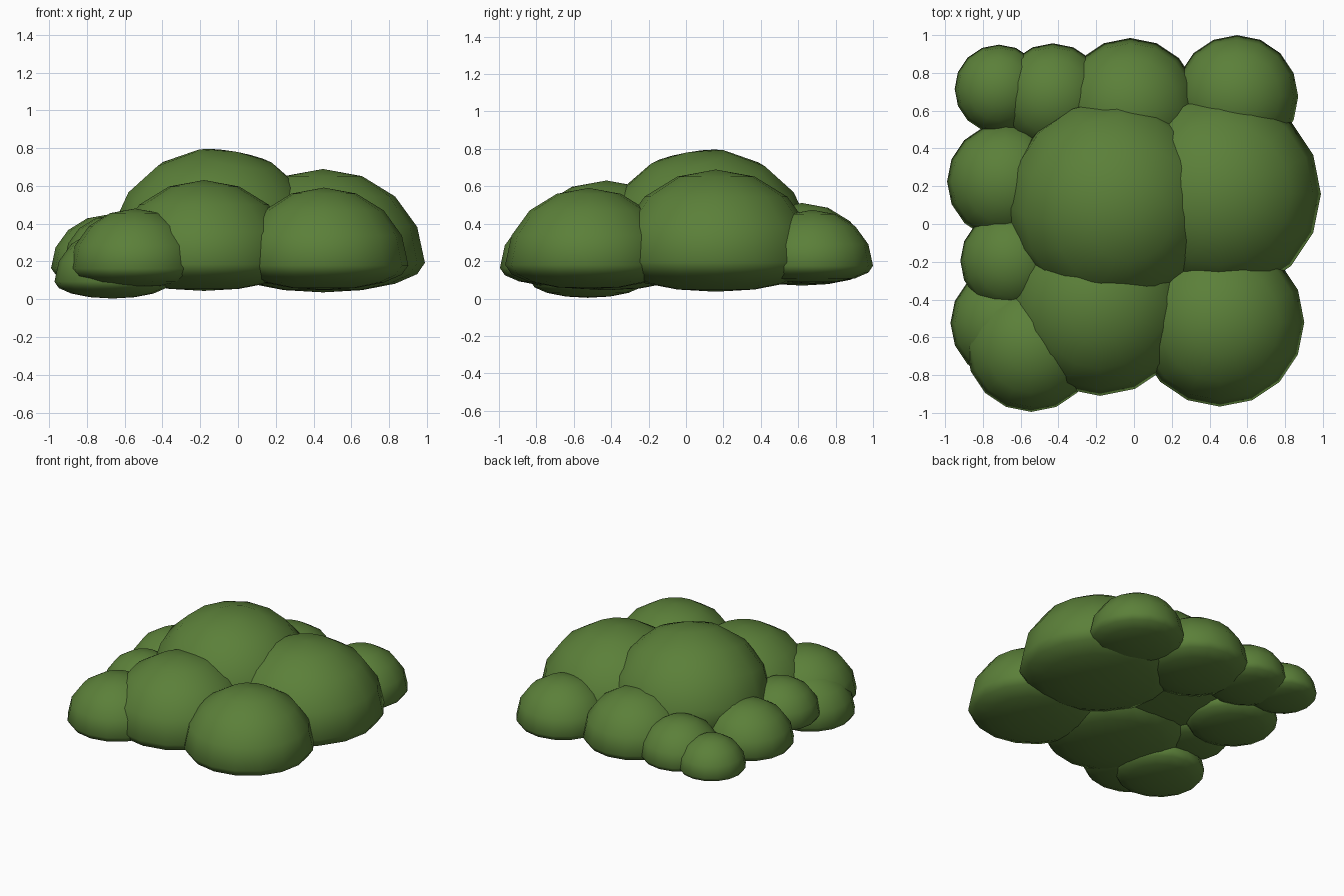
import bpy, bmesh, math
from mathutils import Matrix

if "Cube" in bpy.data.objects:
    bpy.data.objects.remove(bpy.data.objects["Cube"])

leaf = bpy.data.materials.new("leaf green")
leaf.diffuse_color = (0.105, 0.215, 0.041, 1.0)
leaf.use_nodes = True
leaf.node_tree.nodes["Principled BSDF"].inputs["Base Color"].default_value = leaf.diffuse_color

TOP, BOTTOM = 0.92, 0.29   # height of upper / lower half relative to radius


def clump(name, x, y, z, r, tilt=0.0):
    """Rounded leaf clump: a sphere whose lower half is flattened."""
    bm = bmesh.new()
    bmesh.ops.create_uvsphere(bm, u_segments=16, v_segments=8, radius=1.0)
    rot = Matrix.Rotation(tilt, 4, 'X') @ Matrix.Rotation(tilt, 4, 'Y')
    bmesh.ops.transform(bm, matrix=rot, verts=bm.verts)
    for v in bm.verts:
        v.co.z *= TOP if v.co.z > 0 else BOTTOM
        v.co *= r
    for f in bm.faces:
        f.smooth = True
    mesh = bpy.data.meshes.new(name)
    bm.to_mesh(mesh)
    bm.free()
    mesh.materials.append(leaf)
    obj = bpy.data.objects.new(name, mesh)
    obj.location = (x, y, z)
    bpy.context.collection.objects.link(obj)


# Large central clumps
clump("crown_clump", -0.115, 0.11, 0.285, 0.56, math.radians(11.25))
clump("right_clump", 0.45, 0.16, 0.193, 0.54)
clump("front_right_clump", 0.455, -0.52, 0.18, 0.447)
clump("front_middle_clump", -0.18, -0.425, 0.185, 0.485)

# Front left corner
clump("front_left_clump", -0.545, -0.65, 0.163, 0.345)
clump("low_left_clump", -0.665, -0.525, 0.093, 0.307)

# Left side
clump("left_clump", -0.65, -0.195, 0.20, 0.27)
clump("left_back_clump", -0.68, 0.225, 0.165, 0.31)

# Back row
clump("back_left_clump", -0.715, 0.715, 0.17, 0.235)
clump("back_left_inner_clump", -0.43, 0.675, 0.175, 0.282)
clump("back_middle_clump", -0.02, 0.62, 0.175, 0.365)
clump("back_right_clump", 0.545, 0.675, 0.175, 0.325)
